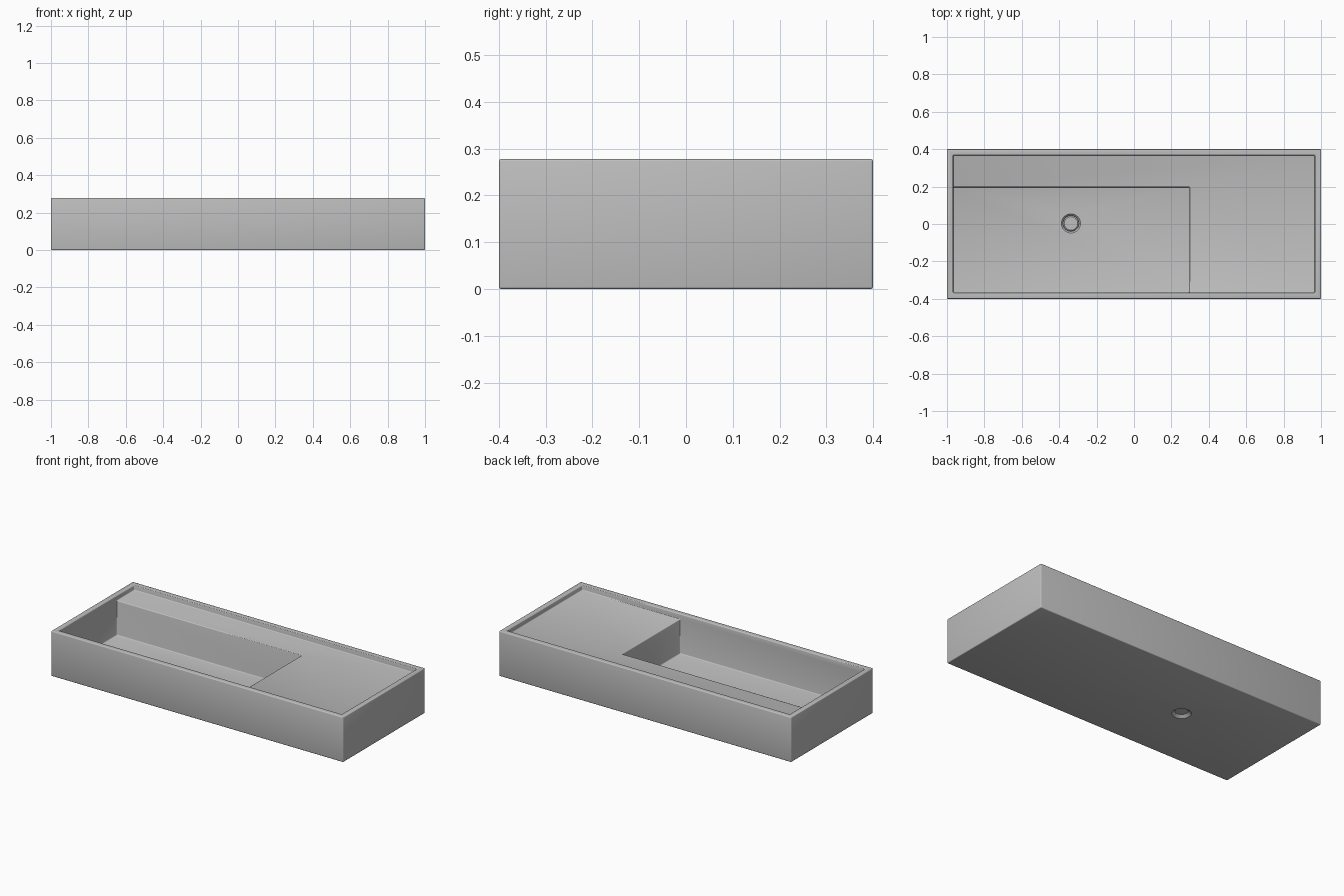
import bpy
import math

cube = bpy.data.objects.get("Cube")
if cube:
    bpy.data.objects.remove(cube, do_unlink=True)

HEIGHT = 0.278
DECK = 0.247      # height of the recessed shelf
FLOOR = 0.033     # height of the basin floor

ceramic = bpy.data.materials.new("grey_ceramic")
ceramic.use_nodes = True
colour = (0.52, 0.52, 0.52, 1)
ceramic.diffuse_color = colour
ceramic.node_tree.nodes["Principled BSDF"].inputs["Base Color"].default_value = colour


def box(name, low, high):
    bpy.ops.mesh.primitive_cube_add(size=1)
    ob = bpy.context.object
    ob.name = name
    for v in ob.data.vertices:
        v.co = [lo if c < 0 else hi for c, lo, hi in zip(v.co, low, high)]
    return ob


def cone(name, r1, r2, low, high):
    bpy.ops.mesh.primitive_cone_add(vertices=48, radius1=r1, radius2=r2, depth=high - low,
                                    location=(-0.337, 0.003, (low + high) / 2))
    bpy.context.object.name = name
    return bpy.context.object


def cut(ob, cutter):
    cutter.hide_render = True
    mod = ob.modifiers.new("cut", 'BOOLEAN')
    mod.operation = 'DIFFERENCE'
    mod.solver = 'EXACT'
    mod.object = cutter
    bpy.context.view_layer.objects.active = ob
    bpy.ops.object.modifier_apply(modifier=mod.name)
    bpy.data.objects.remove(cutter, do_unlink=True)


# Solid block with a shallow shelf recess and a deep basin on its right
sink = box("washbasin", (-1, -0.4, 0), (1, 0.4, HEIGHT))
cut(sink, box("shelf_cutter", (-0.967, -0.367, DECK), (0.967, 0.367, 0.4)))
cut(sink, box("basin_cutter", (-0.967, -0.367, FLOOR), (0.297, 0.197, 0.4)))

# Softly rounded edges
bevel = sink.modifiers.new("rounded_edges", 'BEVEL')
bevel.width = 0.005
bevel.segments = 3
bevel.limit_method = 'ANGLE'
bevel.angle_limit = math.radians(40)
bpy.context.view_layer.objects.active = sink
bpy.ops.object.modifier_apply(modifier=bevel.name)

# Drain hole, flared at the top and underside
cut(sink, cone("drain_cutter", 0.042, 0.042, -0.1, 0.1))
cut(sink, cone("drain_top_flare", 0.036, 0.056, FLOOR - 0.015, FLOOR + 0.005))
cut(sink, cone("drain_bottom_flare", 0.06, 0.036, -0.005, 0.015))

sink.data.materials.clear()
sink.data.materials.append(ceramic)
for poly in sink.data.polygons:
    poly.material_index = 0
bpy.ops.object.select_all(action='DESELECT')
sink.select_set(True)
bpy.context.view_layer.objects.active = sink
bpy.ops.object.shade_smooth_by_angle(angle=math.radians(35))
